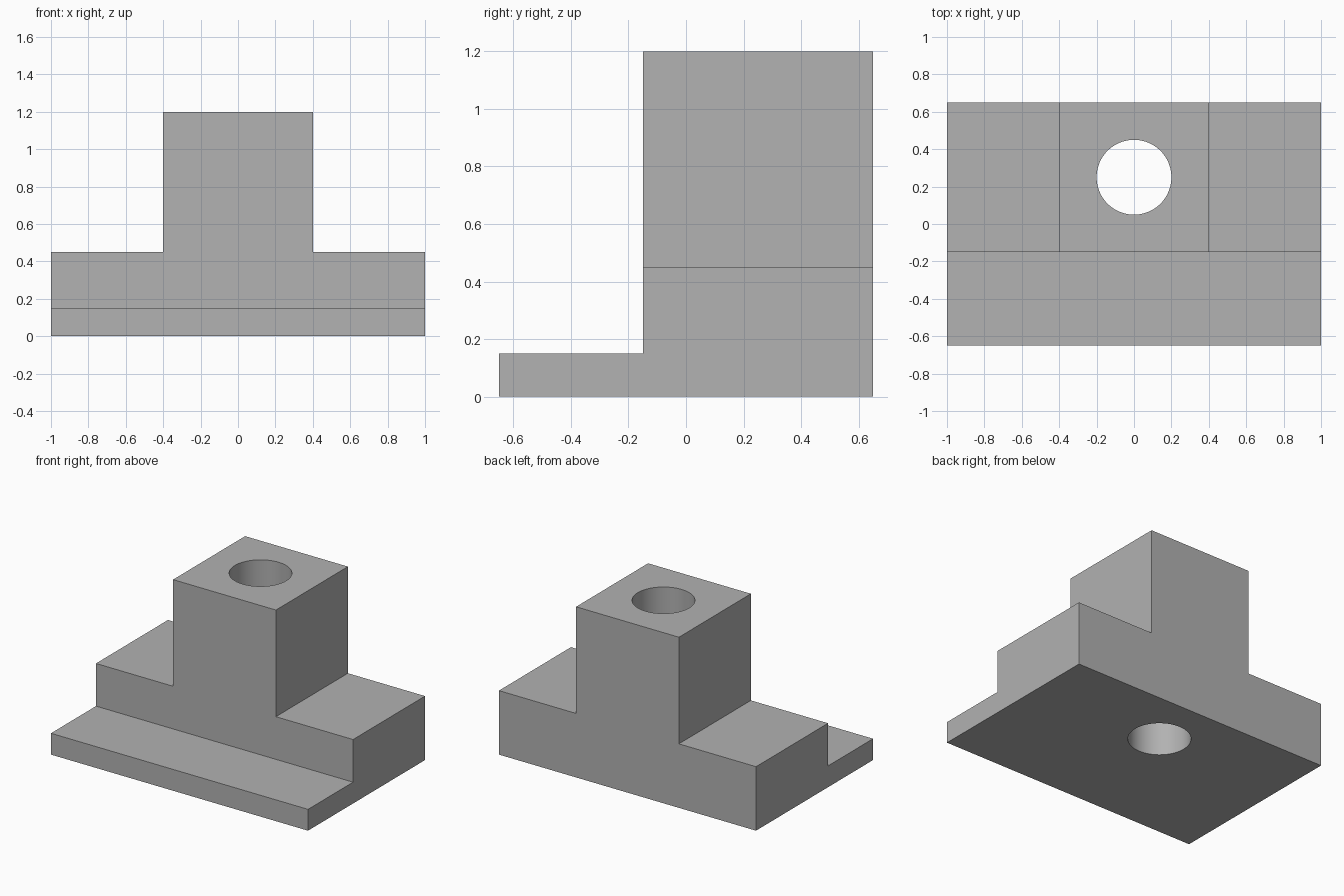
import bpy
import bmesh
from mathutils import Matrix, Vector

default_cube = bpy.data.objects.get("Cube")
if default_cube:
    bpy.data.objects.remove(default_cube, do_unlink=True)

# Single plain grey finish
grey = bpy.data.materials.new("plain grey")
grey.use_nodes = True
colour = (0.445, 0.445, 0.445, 1)
grey.diffuse_color = colour
grey.node_tree.nodes["Principled BSDF"].inputs["Base Color"].default_value = colour

# Main dimensions
half_width, half_depth, height = 1.0, 0.65, 1.2
step_y, ledge_z, shoulder_z = -0.15, 0.15, 0.45
tower_half, hole_y, hole_radius = 0.4, 0.25, 0.2


def add_object(name, bm):
    bmesh.ops.recalc_face_normals(bm, faces=bm.faces)
    mesh = bpy.data.meshes.new(name)
    bm.to_mesh(mesh)
    bm.free()
    mesh.materials.append(grey)
    obj = bpy.data.objects.new(name, mesh)
    bpy.context.collection.objects.link(obj)
    return obj


def add_box(name, low, high):
    low, high = Vector(low), Vector(high)
    bm = bmesh.new()
    matrix = Matrix.Translation((low + high) / 2) @ Matrix.Diagonal((*(high - low), 1))
    bmesh.ops.create_cube(bm, size=1, matrix=matrix)
    return add_object(name, bm)


def cut(target, cutter):
    cutter.hide_render = True
    mod = target.modifiers.new("cut", 'BOOLEAN')
    mod.operation = 'DIFFERENCE'
    mod.solver = 'EXACT'
    mod.object = cutter
    bpy.context.view_layer.objects.active = target
    bpy.ops.object.modifier_apply(modifier=mod.name)
    bpy.data.objects.remove(cutter, do_unlink=True)


# Bracket body: L-shaped side profile extruded across the width
profile = [(-half_depth, 0), (half_depth, 0), (half_depth, height),
           (step_y, height), (step_y, ledge_z), (-half_depth, ledge_z)]
bm = bmesh.new()
side = bm.faces.new([bm.verts.new((-half_width, y, z)) for y, z in profile])
extruded = bmesh.ops.extrude_face_region(bm, geom=[side], use_keep_orig=True)
moved = [v for v in extruded["geom"] if isinstance(v, bmesh.types.BMVert)]
bmesh.ops.translate(bm, verts=moved, vec=(2 * half_width, 0, 0))
bracket = add_object("stepped_bracket", bm)

# Shoulders either side of the tower
for sign in (-1, 1):
    xs = sorted((sign * tower_half, sign * 2))
    cut(bracket, add_box("shoulder_cutter", (xs[0], -1, shoulder_z), (xs[1], 1, 2)))

# Vertical through-hole
bm = bmesh.new()
bmesh.ops.create_cone(bm, cap_ends=True, segments=96, radius1=hole_radius,
                      radius2=hole_radius, depth=4,
                      matrix=Matrix.Translation((0, hole_y, 0)))
cut(bracket, add_object("hole_cutter", bm))

# Smooth bore, crisp block edges
bpy.ops.object.select_all(action='DESELECT')
bracket.select_set(True)
bpy.context.view_layer.objects.active = bracket
bpy.ops.object.shade_smooth_by_angle()
